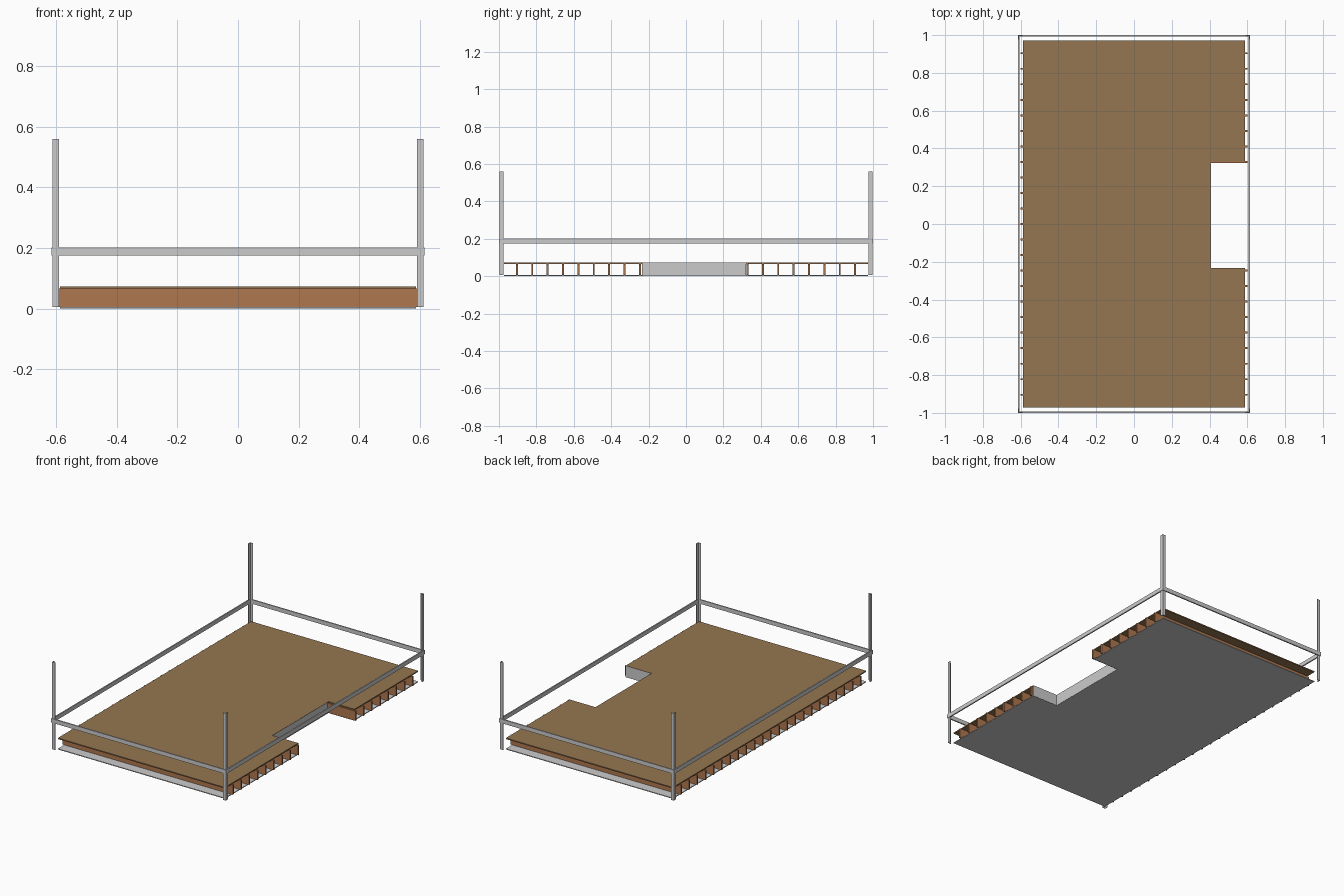
import bpy
import bmesh

if "Cube" in bpy.data.objects:
    bpy.data.objects.remove(bpy.data.objects["Cube"])


def material(name, rgb):
    m = bpy.data.materials.new(name)
    m.diffuse_color = (*rgb, 1)
    m.use_nodes = True
    m.node_tree.nodes["Principled BSDF"].inputs["Base Color"].default_value = m.diffuse_color
    return m


METAL = material("light grey metal", (0.60, 0.60, 0.60))
RIB = material("reddish brown wood", (0.43, 0.185, 0.078))
DECK = material("tan brown board", (0.30, 0.18, 0.083))


def prism(name, outline, z0, z1, mat):
    """Extrude a plan outline (x, y) from z0 to z1."""
    bm = bmesh.new()
    face = bm.faces.new([bm.verts.new((x, y, z0)) for x, y in outline])
    ext = bmesh.ops.extrude_face_region(bm, geom=[face])
    verts = [g for g in ext["geom"] if isinstance(g, bmesh.types.BMVert)]
    bmesh.ops.translate(bm, vec=(0, 0, z1 - z0), verts=verts)
    bmesh.ops.recalc_face_normals(bm, faces=bm.faces[:])
    mesh = bpy.data.meshes.new(name)
    bm.to_mesh(mesh)
    bm.free()
    mesh.materials.append(mat)
    obj = bpy.data.objects.new(name, mesh)
    bpy.context.collection.objects.link(obj)
    return obj


def box(name, x0, x1, y0, y1, z0, z1, mat):
    return prism(name, [(x0, y0), (x1, y0), (x1, y1), (x0, y1)], z0, z1, mat)


# Deck and base plate share a plan with a notch in the right side
X, Y = 0.588, 0.972
NX, NY0, NY1 = 0.406, -0.233, 0.331
PLAN = [(-X, -Y), (X, -Y), (X, NY0), (NX, NY0),
        (NX, NY1), (X, NY1), (X, Y), (-X, Y)]
prism("base_plate", PLAN, 0.0, 0.005, METAL)
prism("deck_board", PLAN, 0.066, 0.073, DECK)

# Ribs between the plates, shortened where they meet the notch
for i in range(23):
    y = -0.904 + i * 1.808 / 22
    end = NX - 0.004 if NY0 < y < NY1 - 0.01 else 0.6
    box(f"rib_{i + 1}", -0.6, end, y - 0.005, y + 0.005, 0.005, 0.066, RIB)

# Metal lining of the notch
box("notch_back_wall", NX - 0.003, NX + 0.0005, NY0, NY1 - 0.01, 0.001, 0.072, METAL)
box("notch_side_wall", NX, X, NY0 - 0.003, NY0 + 0.0005, 0.001, 0.072, METAL)

# Corner posts: angle profile, open towards the centre
PX, PY, LEG, T = 0.612, 0.997, 0.021, 0.003
for sx, side in ((-1, "left"), (1, "right")):
    for sy, end in ((-1, "front"), (1, "back")):
        angle = [(PX, PY), (PX - LEG, PY), (PX - LEG, PY - T),
                 (PX - T, PY - T), (PX - T, PY - LEG), (PX, PY - LEG)]
        prism(f"{end}_{side}_post", [(sx * x, sy * y) for x, y in angle],
              0.005, 0.56, METAL)

# Rails round the outside
RX, RY, RT = 0.615, 1.0, 0.008
for s, side, end in ((-1, "left", "front"), (1, "right", "back")):
    xs = sorted((s * RX, s * (RX - RT)))
    ys = sorted((s * RY, s * (RY - RT)))
    box(f"{side}_rail", *xs, -RY + RT, RY - RT, 0.175, 0.201, METAL)
    box(f"{end}_rail", -RX, RX, *ys, 0.175, 0.201, METAL)
